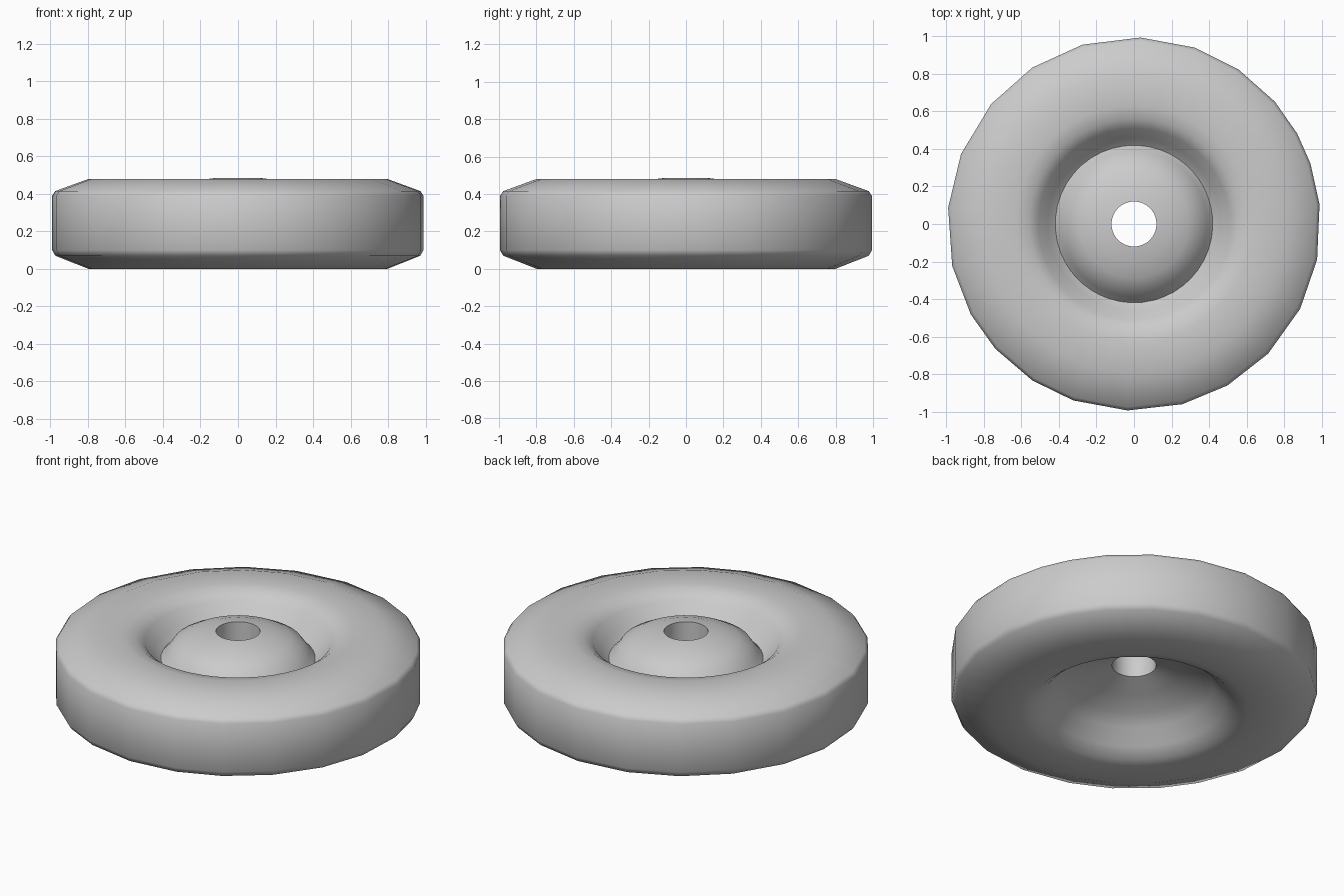
import bpy, bmesh, math

cube = bpy.data.objects.get("Cube")
if cube:
    bpy.data.objects.remove(cube, do_unlink=True)

# Single plain grey finish
grey = bpy.data.materials.new("plain_grey")
grey.use_nodes = True
colour = (0.6, 0.6, 0.6, 1)
grey.diffuse_color = colour
grey.node_tree.nodes["Principled BSDF"].inputs["Base Color"].default_value = colour

# Closed cross-section (radius, height): hub top, groove, rim, underside recess
PROFILE = [
    (0.12, 0.485), (0.2, 0.475), (0.29, 0.445), (0.355, 0.41), (0.39, 0.36), (0.42, 0.325),
    (0.46, 0.36), (0.51, 0.43), (0.56, 0.467), (0.63, 0.48), (0.8, 0.48),
    (0.978, 0.415), (0.995, 0.39), (0.995, 0.1), (0.978, 0.07),
    (0.8, 0), (0.62, 0), (0.56, 0.012), (0.5, 0.06), (0.43, 0.14), (0.36, 0.19),
    (0.24, 0.235), (0.12, 0.28),
]

# Uneven corner directions of the faceted rim, in degrees
CORNERS = [6, 19, 29, 41, 56, 71, 88, 106, 123, 140, 158, 175,
           193, 209, 222, 237, 251, 268, 285, 300, 316, 333, 349]


def ring_directions():
    """Yield each corner, then the middle of the edge that follows it."""
    for i, a in enumerate(CORNERS):
        b = CORNERS[(i + 1) % len(CORNERS)]
        half = math.radians((b - a) % 360) / 2
        yield math.radians(a), 1.0
        yield math.radians(a) + half, math.cos(half)


def build_wheel():
    bm = bmesh.new()
    columns = []
    for angle, flatten in ring_directions():
        column = []
        for radius, z in PROFILE:
            # The hub is round, the outer rim has straight edges
            r = radius * flatten if radius > 0.7 else radius
            column.append(bm.verts.new((r * math.cos(angle), r * math.sin(angle), z)))
        columns.append(column)
    n = len(PROFILE)
    for i, col in enumerate(columns):
        nxt = columns[(i + 1) % len(columns)]
        for j in range(n):
            k = (j + 1) % n
            bm.faces.new((col[j], col[k], nxt[k], nxt[j]))
    bmesh.ops.recalc_face_normals(bm, faces=bm.faces)
    mesh = bpy.data.meshes.new("wheel")
    bm.to_mesh(mesh)
    bm.free()
    obj = bpy.data.objects.new("wheel", mesh)
    bpy.context.collection.objects.link(obj)
    mesh.materials.append(grey)
    return obj


# Smooth shading, with crisp edges only at the bore
wheel = build_wheel()
bpy.ops.object.select_all(action="DESELECT")
wheel.select_set(True)
bpy.context.view_layer.objects.active = wheel
bpy.ops.object.shade_smooth_by_angle(angle=math.radians(60))
